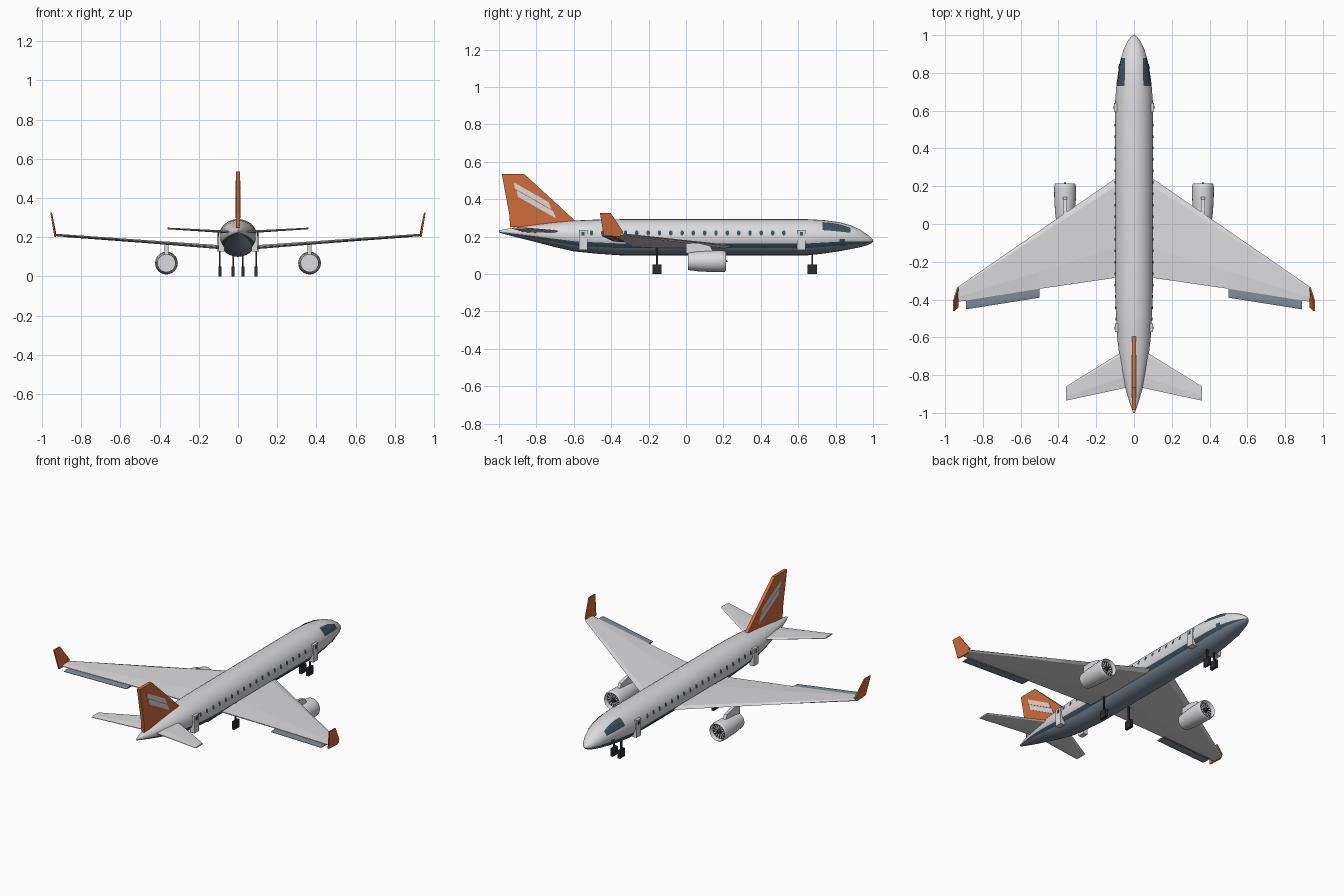
import bpy, bmesh
from math import sin, cos, pi, radians, sqrt

cube = bpy.data.objects.get("Cube")
if cube:
    bpy.data.objects.remove(cube, do_unlink=True)


def material(name, r, g, b):
    m = bpy.data.materials.new(name)
    m.use_nodes = True
    m.diffuse_color = (r, g, b, 1)
    bsdf = next(n for n in m.node_tree.nodes if n.type == 'BSDF_PRINCIPLED')
    bsdf.inputs["Base Color"].default_value = (r, g, b, 1)
    bsdf.inputs["Roughness"].default_value = 0.6
    return m


white = material("pale grey", 0.71, 0.71, 0.73)
slate = material("slate grey", 0.22, 0.27, 0.32)
teal = material("dark teal", 0.045, 0.085, 0.11)
orange = material("burnt orange", 0.64, 0.15, 0.04)
black = material("tyre black", 0.025, 0.025, 0.03)


def finish(bm, name, mats, smooth=None, recalc=True):
    if recalc:
        bmesh.ops.recalc_face_normals(bm, faces=bm.faces)
    me = bpy.data.meshes.new(name)
    bm.to_mesh(me)
    bm.free()
    for m in mats:
        me.materials.append(m)
    ob = bpy.data.objects.new(name, me)
    bpy.context.collection.objects.link(ob)
    if smooth:
        bpy.ops.object.select_all(action='DESELECT')
        bpy.context.view_layer.objects.active = ob
        ob.select_set(True)
        bpy.ops.object.shade_smooth_by_angle(angle=radians(smooth))
    return ob


def loft(name, rings, mat, smooth=None):
    """Closed solid through rings with equal point counts."""
    bm = bmesh.new()
    vs = [[bm.verts.new(p) for p in ring] for ring in rings]
    n = len(vs[0])
    for a, b in zip(vs, vs[1:]):
        for i in range(n):
            j = (i + 1) % n
            bm.faces.new((a[i], a[j], b[j], b[i]))
    bm.faces.new(vs[0])
    bm.faces.new(vs[-1])
    return finish(bm, name, [mat], smooth)


def slab(name, outline, x0, x1, mat):
    """Side outline of (y, z) points, extruded across x."""
    return loft(name, [[(x, y, z) for y, z in outline] for x in (x0, x1)], mat)


def box(name, x, y, z, mat):
    return slab(name, [(y[0], z[0]), (y[1], z[0]), (y[1], z[1]), (y[0], z[1])], x[0], x[1], mat)


def foil(name, s, sections, mat):
    """Thin wing from sections of (x, lead_y, trail_y, z, thickness)."""
    rings = []
    for x, lead, trail, z, t in sections:
        ring = []
        for f, h in ((0, 0), (.08, .5), (.7, .5), (1, .15), (1, -.15), (.7, -.5), (.08, -.5)):
            ring.append((s * x, lead + (trail - lead) * f, z + t * h))
        rings.append(ring)
    return loft(name, rings, mat)


# Fuselage stations: y, half width, bottom, top
STATIONS = [(-1, .004, .222, .234), (-.95, .022, .208, .243), (-.88, .043, .19, .254),
            (-.8, .061, .17, .265), (-.7, .078, .144, .277), (-.6, .089, .121, .286),
            (-.48, .096, .109, .291), (-.35, .1, .1, .293), (.65, .1, .1, .293),
            (.74, .093, .11, .288), (.82, .082, .122, .277), (.88, .069, .133, .261),
            (.93, .053, .143, .238), (.97, .033, .154, .211), (.99, .017, .164, .194),
            (1, .004, .174, .182)]


def section(y):
    for a, b in zip(STATIONS, STATIONS[1:]):
        if y <= b[0]:
            f = (y - a[0]) / (b[0] - a[0])
            w, lo, hi = (a[i] + (b[i] - a[i]) * f for i in (1, 2, 3))
            return w, (lo + hi) / 2, (hi - lo) / 2


# Fuselage, with rows of faces placed for the side stripe and belly
half = [-90, -78, -65, -52, -37, -20, -8, 4, 16, 28, 40, 52, 64, 77, 90]
angles = half + [180 - a for a in half[-2:0:-1]]
bm = bmesh.new()
rings = []
for st in STATIONS:
    w, c, h = section(st[0])
    rings.append([bm.verts.new((w * cos(radians(a)), st[0], c + h * sin(radians(a)))) for a in angles])
n = len(angles)
for a, b in zip(rings, rings[1:]):
    for i in range(n):
        j = (i + 1) % n
        f = bm.faces.new((a[i], a[j], b[j], b[i]))
        low = min(sin(radians(angles[i])), sin(radians(angles[j])))
        f.material_index = 2 if low < sin(radians(-45)) else 1 if low < sin(radians(-30)) else 0
        if low < sin(radians(-45)):
            f.material_index = 2
bm.faces.new(rings[0])
bm.faces.new(rings[-1])
finish(bm, "fuselage", [white, teal, slate], 50)


def decals(name, s, patches, mat, lift=0.003, rows=5):
    """Painted patches on the hull; each patch is columns of (y, low z, high z)."""
    bm = bmesh.new()
    for cols in patches:
        grid = []
        for y, lo, hi in cols:
            w, c, h = section(y)
            col = []
            for k in range(rows + 1):
                z = lo + (hi - lo) * k / rows
                x = (w + lift) * sqrt(max(0, 1 - ((z - c) / (h + lift)) ** 2))
                col.append(bm.verts.new((s * x, y, z)))
            grid.append(col)
        for a, b in zip(grid, grid[1:]):
            for k in range(rows):
                f = bm.faces.new((a[k], b[k], b[k + 1], a[k + 1]))
                f.normal_update()
                if f.normal.x * s < 0:
                    f.normal_flip()
    finish(bm, name, [mat], recalc=False)


for s, side in ((1, "left"), (-1, "right")):
    # Cabin and cockpit glazing
    panes = [[(y + d, .22 - e, .22 + e) for d, e in ((-.009, .006), (-.004, .013), (.004, .013), (.009, .006))]
             for y in (-.505 + .0605 * i for i in range(18))]
    decals(side + "_cabin_windows", s, panes, teal)
    decals(side + "_cockpit_window", s, [[(.73, .235, .277), (.74, .234, .277), (.78, .231, .273),
           (.82, .227, .266), (.85, .224, .257), (.88, .221, .246)]], teal)
    decals(side + "_nose_hatch", s, [[(.82, .15, .188), (.85, .15, .188)]], teal)

    # Cabin doors with a small pane
    for place, y, x in (("rear", -.55, .1), ("front", .617, .106)):
        box(f"{side}_{place}_door", (s * .07, s * x), (y - .023, y + .023), (.128, .235), white)
        box(f"{side}_{place}_door_pane", (s * x, s * (x + .002)), (y - .008, y + .008), (.205, .225), teal)

    # Wing, flap, winglet and tailplane
    foil(side + "_wing", s, [(.04, .28, -.276, .147, .022), (.1, .24, -.285, .15, .02),
                             (.5, -.035, -.343, .18, .015), (.935, -.335, -.412, .212, .012)], white)
    foil(side + "_flap", s, [(.5, -.33, -.39, .176, .007), (.89, -.395, -.452, .205, .007)], slate)
    loft(side + "_winglet", [[(s * (x + d), y, z) for x, y, z in
         ((.932, -.335, .225), (.932, -.355, .2), (.932, -.44, .205), (.953, -.46, .325), (.953, -.402, .325))]
         for d in (-.004, .004)], orange)
    foil(side + "_tailplane", s, [(.02, -.65, -.862, .225, .014), (.36, -.86, -.935, .245, .008)], white)

    # Engine: hollow cowling turned around its axis, pylon and fan
    ex, ez = s * .365, .068

    def ring(y, r, m=24):
        return [(ex + r * cos(2 * pi * i / m), y, ez + r * sin(2 * pi * i / m)) for i in range(m)]

    profile = [(.01, .046), (.06, .053), (.13, .057), (.19, .058), (.208, .056), (.214, .052),
               (.208, .048), (.185, .047)]
    loft(side + "_engine_cowling", [ring(y, r) for y, r in profile], white, 40)
    loft(side + "_fan_backing", [ring(.183, .0475), ring(.188, .0475)], black)
    loft(side + "_fan_spinner", [ring(.186, .013, 12), ring(.205, .009, 12), ring(.222, .002, 12)], black, 40)
    bm = bmesh.new()
    for i in range(14):
        a = 2 * pi * i / 14
        pts = [(.014, a - .12), (.045, a - .08), (.045, a + .08), (.014, a + .12)]
        f = bm.faces.new([bm.verts.new((ex + r * cos(t), .192, ez + r * sin(t))) for r, t in pts])
        f.normal_update()
        if f.normal.y < 0:
            f.normal_flip()
    finish(bm, side + "_fan_blades", [white], recalc=False)
    slab(side + "_engine_pylon", [(0, .11), (.15, .11), (.13, .15), (.07, .165), (0, .165)],
         ex - .01, ex + .01, white)

    # Landing gear
    for place, y, x, top in (("main", -.155, .092, .16), ("nose", .675, .025, .12)):
        box(f"{side}_{place}_wheel", (s * (x - .008), s * (x + .008)), (y - .025, y + .025), (0, .05), black)
        box(f"{side}_{place}_strut", (s * (x - .004), s * (x + .004)), (y - .005, y + .005), (.04, top), black)

# Tail fin with two slanted bars
slab("tail_fin", [(-.985, .535), (-.865, .535), (-.595, .287), (-.7, .26), (-.94, .25), (-.945, .32)],
     -.01, .01, orange)
for name, y0, y1, z in (("upper", -.92, -.735, .49), ("lower", -.905, -.71, .447)):
    drop = (y1 - y0) * .57
    slab(name + "_fin_bar", [(y0, z), (y1, z - drop), (y1 + .015, z - drop - .038), (y0 + .005, z - .033)],
         -.013, .013, white)
